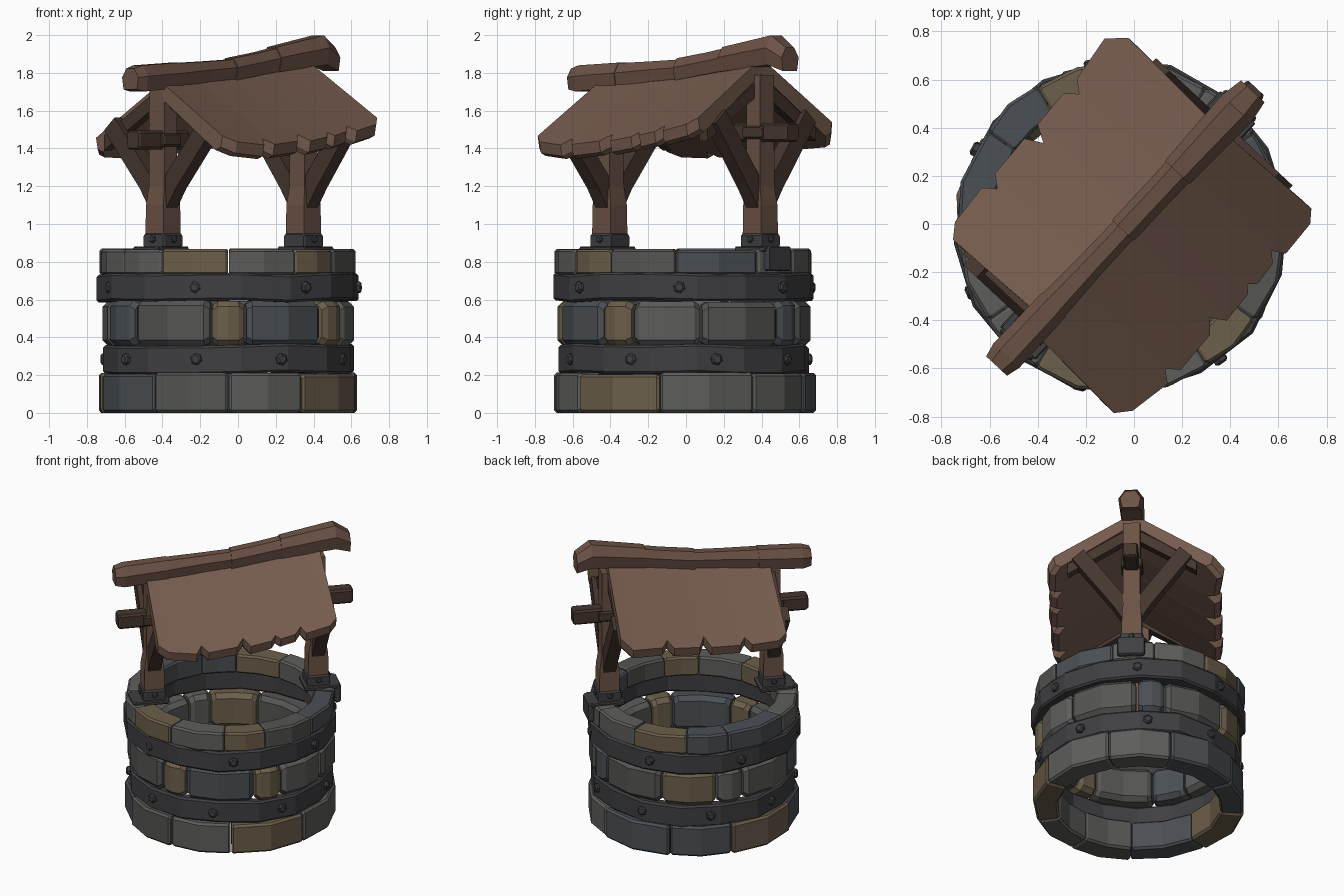
import bpy, bmesh, random
from math import sin, cos, pi, radians
from mathutils import Vector

if "Cube" in bpy.data.objects:
    bpy.data.objects.remove(bpy.data.objects["Cube"])

random.seed(4)
TH = radians(47)          # ridge direction in plan
WELL = Vector((-0.05, -0.01, 0))
ROOF = Vector((-0.025, -0.005, 0))


def material(name, r, g, b):
    m = bpy.data.materials.new(name)
    m.diffuse_color = (r, g, b, 1)
    m.use_nodes = True
    m.node_tree.nodes["Principled BSDF"].inputs["Base Color"].default_value = m.diffuse_color
    return m


STONES = [material("stone_grey", .11, .11, .105), material("stone_blue", .07, .08, .09),
          material("stone_grey_b", .09, .09, .085), material("stone_tan", .15, .115, .07)]
IRON = material("iron", .05, .05, .055)
WOOD = material("wood", .15, .085, .06)
DARK = material("dark_wood", .06, .037, .028)
SHINGLE = material("roof_wood", .18, .105, .075)


def loft(name, rings, mat, closed=False):
    """Skin a list of equal-length sections, capped unless closed."""
    bm = bmesh.new()
    vs = [[bm.verts.new(p) for p in ring] for ring in rings]
    n, k = len(vs), len(vs[0])
    for i in range(n if closed else n - 1):
        a, b = vs[i], vs[(i + 1) % n]
        for j in range(k):
            bm.faces.new((a[j], a[(j + 1) % k], b[(j + 1) % k], b[j]))
    if not closed:
        bm.faces.new(vs[0][::-1])
        bm.faces.new(vs[-1])
    bmesh.ops.recalc_face_normals(bm, faces=bm.faces)
    me = bpy.data.meshes.new(name)
    bm.to_mesh(me)
    bm.free()
    me.materials.append(mat)
    ob = bpy.data.objects.new(name, me)
    bpy.context.collection.objects.link(ob)
    return ob


def polar(a, r, z):
    return WELL + Vector((r * cos(a), r * sin(a), z))


def frame(u, v, z):
    """u runs along the ridge, v across it."""
    return ROOF + Vector((u * cos(TH) - v * sin(TH), u * sin(TH) + v * cos(TH), z))


def section(r0, r1, z0, z1, c):
    """Radial rectangle with chamfered corners."""
    return [(r0 + c, z0), (r1 - c, z0), (r1, z0 + c), (r1, z1 - c),
            (r1 - c, z1), (r0 + c, z1), (r0, z1 - c), (r0, z0 + c)]


def stone(name, a0, a1, r0, r1, z0, z1, c, mat):
    r1 += random.uniform(-.01, .008)
    z1 += random.uniform(-.008, .004)
    e = c / r1
    rings = []
    for a, inset in ((a0, c), (a0 + e, 0), ((a0 + a1) / 2, 0), (a1 - e, 0), (a1, c)):
        sec = section(r0 + inset * .6, r1 - inset * .6, z0 + inset * .6, z1 - inset * .6, c)
        bulge = .012 if a == (a0 + a1) / 2 else 0
        rings.append([polar(a, r + (bulge if r > .6 else 0), z) for r, z in sec])
    loft(name, rings, mat)


def course(name, spans, start, gap, *dims):
    """A ring of stones whose relative widths are given by spans."""
    a, unit = radians(start), 2 * pi / sum(spans)
    for i, s in enumerate(spans):
        mat = STONES[3] if i % 5 == 1 else random.choice(STONES[:3])
        stone(f"{name}_{i}", a + gap, a + s * unit - gap, *dims, mat)
        a += s * unit


def bolt(name, base, axis, r, h, mat=IRON):
    axis = axis.normalized()
    side = axis.orthogonal().normalized()
    up = axis.cross(side)
    loft(name, [[base + axis * d + (side * cos(i * pi / 3) + up * sin(i * pi / 3)) * q
                 for i in range(6)] for d, q in ((-.03, r), (h * .6, r), (h, r * .65))], mat)


# Stone courses
course("bottom_stone", [4, 5, 5, 4, 5, 4, 5, 5, 4], -90, .003, .53, .683, 0, .21, .014)
course("middle_stone", [5, 2, 4, 5, 2, 5, 4, 2, 5, 3, 5, 2], -82, .010, .51, .665, .355, .595, .03)
course("rim_stone", [4, 3, 4, 5, 3, 4, 4, 3, 5, 4, 3, 4], -90, .003, .54, .68, .73, .868, .012)

# Iron bands with bolts
for k, (z0, z1, r, count, off) in enumerate(((.208, .36, .672, 9, -105), (.592, .738, .697, 7, -105))):
    n = 16
    rings = []
    for i in range(n):
        a = 2 * pi * i / n + .1
        dz, dr = random.uniform(-.008, .008), random.uniform(-.008, .006)
        rings.append([polar(a, q + dr, z + dz) for q, z in section(.60, r, z0, z1, .012)])
    loft(f"iron_band_{k}", rings, IRON, True)
    for i in range(count):
        a = radians(off) + 2 * pi * i / count
        p = polar(a, r - .014, (z0 + z1) / 2)
        bolt(f"band_bolt_{k}_{i}", p, p - WELL - Vector((0, 0, p.z)), .032, .022)


def box(name, u0, u1, v0, v1, z0, z1, mat, c=.01):
    """Box in the ridge frame with chamfered edges."""
    rings = []
    for u, i in ((u0, c), (u0 + c, 0), (u1 - c, 0), (u1, c)):
        rings.append([frame(u, v, z) for v, z in
                      section(v0 + i * .6, v1 - i * .6, z0 + i * .6, z1 - i * .6, c)])
    return loft(name, rings, mat)


def post_part(name, stations, mat):
    """Vertical timber from (z, u, half width u, half width v)."""
    loft(name, [[frame(u + a * hu, b * hv, z) for a, b in
                 ((-1, -1), (1, -1), (1, 1), (-1, 1))] for z, u, hu, hv in stations], mat)


# Posts, braces, feet and axle stubs at both ends
for side, tag in ((-1, "front"), (1, "back")):
    u = .545 * side
    lift = .025 * (1 + side)
    post_part(f"{tag}_post", [(.87, u, .068, .066), (1.1, u, .065, .063),
                              (1.2, u, .05, .055), (1.74 + lift, u, .048, .055)], WOOD)
    for s in (-1, 1):
        path = [(.02 * s, 1.11), (.09 * s, 1.22), (.35 * s, 1.53 + lift * .8)]
        rings = []
        for v, z in path:
            rings.append([frame(u + a * .042, v + b * s * .038, z - b * .034)
                          for a, b in ((-1, -1), (1, -1), (1, 1), (-1, 1))])
        loft(f"{tag}_brace_{s}", rings, DARK)
        # rafter under the roof edge
        ur = .525 * side
        rings = [[frame(ur + a * .03, v, z + h) for a, h in ((-1, -.04), (1, -.04), (1, .04), (-1, .04))]
                 for v, z in ((0, 1.69 + lift), (.42 * s, 1.43 + lift))]
        loft(f"{tag}_rafter_{s}", rings, DARK)
    # axle stub through the post
    a, b = sorted((side * .39, side * .78))
    box(f"{tag}_axle_stub", a, b, -.05, .05, 1.395 + lift * .8, 1.495 + lift * .8, DARK, .012)
    box(f"{tag}_axle_collar", u - .07, u + .07, -.07, .07, 1.41 + lift * .8, 1.48 + lift * .8, DARK)
    # iron foot: plate, socket and strap over the rim
    a, b = sorted((side * .45, side * .67))
    box(f"{tag}_foot_plate", a, b, -.10, .10, .855, .882, IRON, .006)
    box(f"{tag}_foot_socket", u - .076, u + .076, -.076, .076, .87, .95, IRON)
    a, b = sorted((side * .65, side * .69))
    box(f"{tag}_foot_strap", a, b, -.09, .09, .75, .882, IRON)
    for s in (-1, 1):
        bolt(f"{tag}_foot_bolt_{s}", frame(u, .074 * s, .92), frame(0, s, 0) - ROOF, .02, .016)
    bolt(f"{tag}_foot_bolt_out", frame(u + .074 * side, 0, .92), frame(side, 0, 0) - ROOF, .02, .016)


def ridge_z(u):
    return 1.795 + .095 * u + .09 * u * u


# Roof slopes with notched plank ends: (u, eave reach)
eaves = {-1: [(-.61, .49), (-.55, .54), (-.37, .57), (-.33, .52), (-.29, .57), (-.10, .56), (-.05, .51),
              (-.01, .57), (.13, .56), (.16, .53), (.19, .56), (.29, .55), (.33, .51), (.36, .56), (.52, .55), (.57, .51)],
         1: [(-.54, .49), (-.48, .535), (-.30, .55), (-.26, .50), (-.22, .55), (-.03, .56), (.01, .49),
             (.05, .56), (.22, .57), (.26, .52), (.30, .57), (.50, .60), (.57, .53)]}
for s, stations in eaves.items():
    rings = []
    slope = .62 if s < 0 else .64
    for u, e in stations:
        z, t = ridge_z(u), .085
        # the slope narrows slightly toward the ridge
        uu = u * .97
        ze = z - slope * e
        rings.append([frame(uu, 0, z), frame(u, s * e, ze), frame(u, s * (e - .012), ze - .06),
                      frame(u, s * (e - .05), ze - t + .01), frame(uu, 0, z - t)])
    loft(f"roof_slope_{'right' if s < 0 else 'left'}", rings, SHINGLE)

# Sagging ridge beam in stepped lengths: (u, centre height, scale)
spine = [[(-.80, 1.768, .8), (-.74, 1.772, 1), (-.45, 1.79, .95)],
         [(-.46, 1.79, .9), (-.22, 1.808, .78), (-.02, 1.82, .75)],
         [(-.03, 1.82, .85), (.18, 1.85, .85), (.32, 1.872, .88)],
         [(.30, 1.872, .95), (.66, 1.922, 1.13), (.76, 1.872, .9)]]
hexa = [(-.06, -.07), (.06, -.07), (.074, .01), (.036, .068), (-.036, .068), (-.074, .01)]
for i, part in enumerate(spine):
    loft(f"ridge_beam_{i}", [[frame(u, v * k, z + h * k) for v, h in hexa] for u, z, k in part], WOOD)
